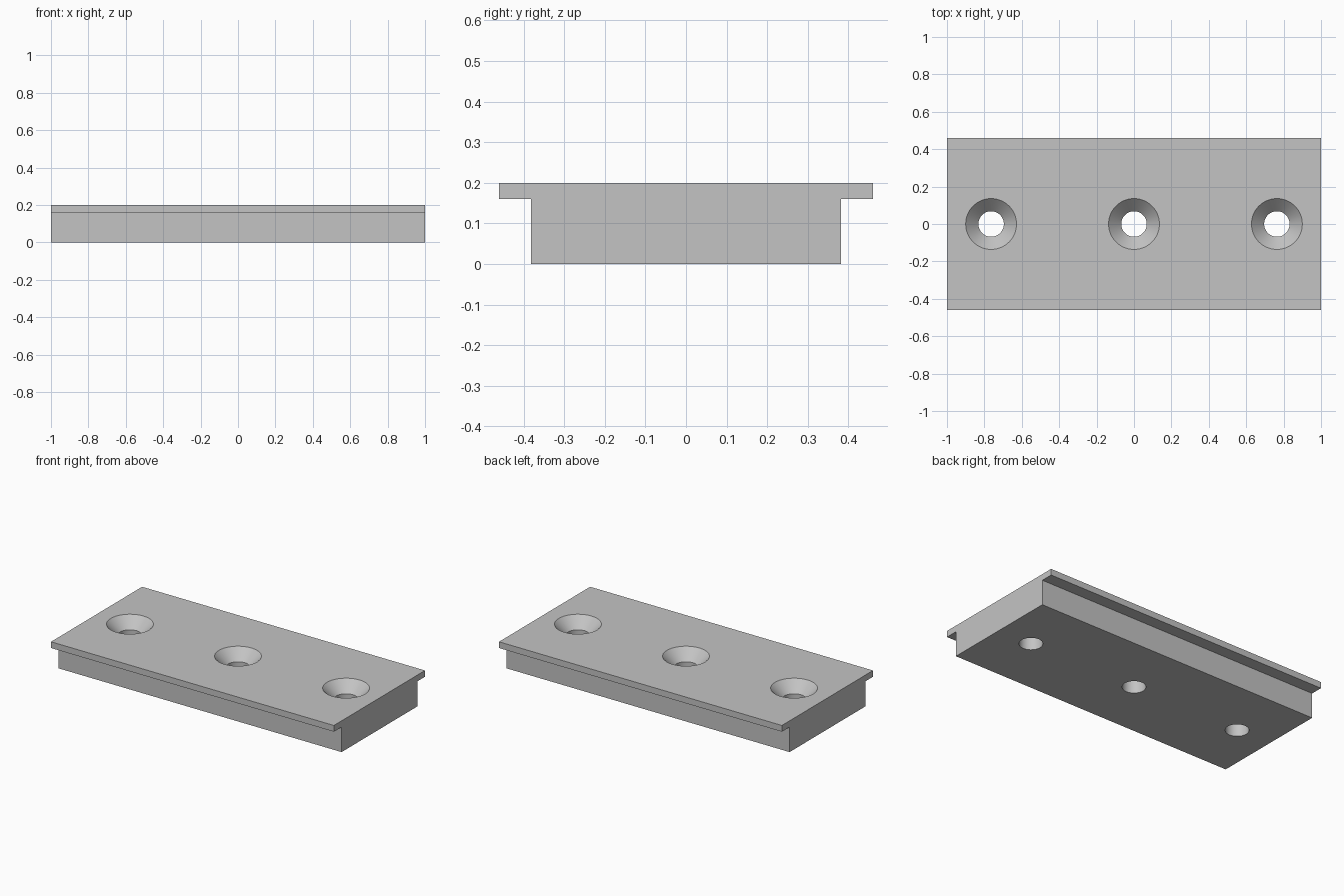
import bpy, bmesh, math

if "Cube" in bpy.data.objects:
    bpy.data.objects.remove(bpy.data.objects["Cube"])

LENGTH, HEIGHT = 2.0, 0.2
FLANGE_Y, BODY_Y, FLANGE_Z = 0.46, 0.382, 0.16
HOLE_R, SINK_R = 0.068, 0.136
HOLE_X = (-0.764, 0.0, 0.764)
SEGMENTS = 64

grey = bpy.data.materials.new("machined grey")
grey.diffuse_color = (0.55, 0.55, 0.55, 1)
grey.use_nodes = True
grey.node_tree.nodes["Principled BSDF"].inputs["Base Color"].default_value = grey.diffuse_color


def make_object(name, bm):
    bmesh.ops.recalc_face_normals(bm, faces=bm.faces)
    mesh = bpy.data.meshes.new(name)
    bm.to_mesh(mesh)
    bm.free()
    mesh.materials.append(grey)
    obj = bpy.data.objects.new(name, mesh)
    bpy.context.collection.objects.link(obj)
    return obj


# Plate: T-shaped profile extruded along x
half = [(BODY_Y, 0), (BODY_Y, FLANGE_Z), (FLANGE_Y, FLANGE_Z), (FLANGE_Y, HEIGHT)]
profile = half + [(-y, z) for y, z in reversed(half)]
bm = bmesh.new()
face = bm.faces.new([bm.verts.new((-LENGTH / 2, y, z)) for y, z in profile])
ext = bmesh.ops.extrude_face_region(bm, geom=[face])
moved = [g for g in ext["geom"] if isinstance(g, bmesh.types.BMVert)]
bmesh.ops.translate(bm, verts=moved, vec=(LENGTH, 0, 0))
plate = make_object("mounting_plate", bm)

# Countersunk screw holes: stacked rings, the cone running on past the top face
over = 0.05
rings = [(HOLE_R, -over), (HOLE_R, HEIGHT - (SINK_R - HOLE_R)), (SINK_R + over, HEIGHT + over)]
bm = bmesh.new()
for x in HOLE_X:
    loops = []
    for r, z in rings:
        angles = [2 * math.pi * i / SEGMENTS for i in range(SEGMENTS)]
        loops.append([bm.verts.new((x + r * math.cos(a), r * math.sin(a), z)) for a in angles])
    for low, high in zip(loops, loops[1:]):
        for i in range(SEGMENTS):
            j = (i + 1) % SEGMENTS
            bm.faces.new((low[i], low[j], high[j], high[i]))
    bm.faces.new(loops[0][::-1])
    bm.faces.new(loops[-1])
cutter = make_object("screw_hole_cutter", bm)
cutter.hide_render = True

# Cut the holes, then drop the cutter
cut = plate.modifiers.new("screw holes", "BOOLEAN")
cut.operation = "DIFFERENCE"
cut.solver = "EXACT"
cut.object = cutter
bpy.context.view_layer.objects.active = plate
plate.select_set(True)
bpy.ops.object.modifier_apply(modifier=cut.name)
bpy.data.objects.remove(cutter)

# Smooth hole walls, sharp edges elsewhere
bpy.ops.object.shade_smooth_by_angle(angle=math.radians(30))
